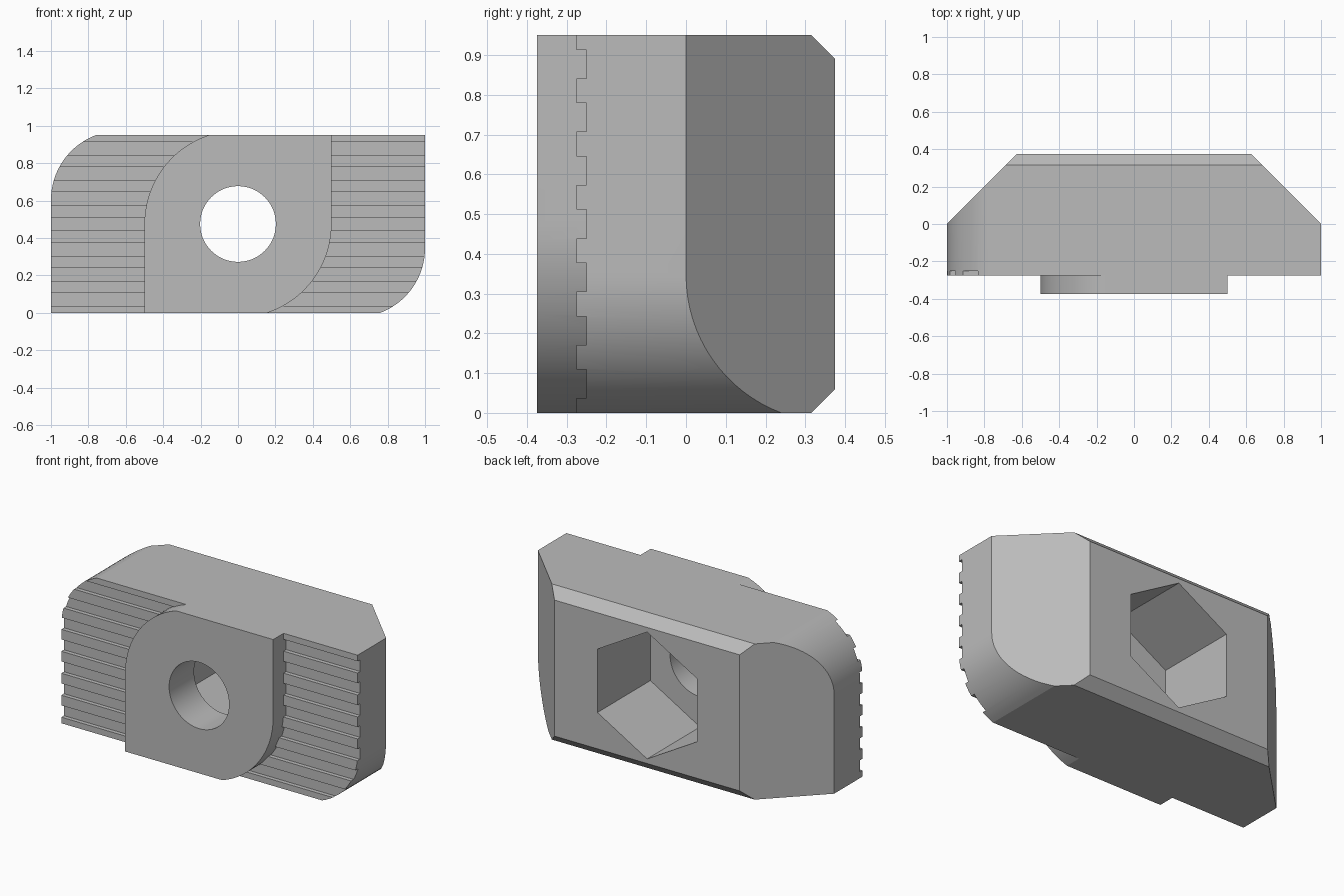
import bpy, bmesh
from math import sin, cos, radians, asin, degrees
from mathutils import Vector

if "Cube" in bpy.data.objects:
    bpy.data.objects.remove(bpy.data.objects["Cube"], do_unlink=True)

H = 0.95          # height of the nut
MID = H / 2

steel = bpy.data.materials.new("plain grey steel")
steel.use_nodes = True
GREY = (0.5, 0.5, 0.5, 1)
steel.diffuse_color = GREY
steel.node_tree.nodes["Principled BSDF"].inputs["Base Color"].default_value = GREY


def arc(cx, cz, r, a0, a1, n):
    """Points on an arc in the XZ plane, angles in degrees."""
    angles = [radians(a0 + (a1 - a0) * i / n) for i in range(n + 1)]
    return [(cx + r * cos(a), cz + r * sin(a)) for a in angles]


def prism(name, outline, y0, y1, planes=()):
    """Extrude an XZ outline along y, then slice off everything beyond the planes."""
    bm = bmesh.new()
    face = bm.faces.new([bm.verts.new((x, y0, z)) for x, z in outline])
    out = bmesh.ops.extrude_face_region(bm, geom=[face], use_keep_orig=True)
    moved = [v for v in out["geom"] if isinstance(v, bmesh.types.BMVert)]
    bmesh.ops.translate(bm, verts=moved, vec=(0, y1 - y0, 0))
    for point, normal in planes:
        geom = bm.verts[:] + bm.edges[:] + bm.faces[:]
        bmesh.ops.bisect_plane(bm, geom=geom, dist=1e-5, plane_co=Vector(point),
                               plane_no=Vector(normal), clear_outer=True)
        rim = [e for e in bm.edges if e.is_boundary]
        bmesh.ops.holes_fill(bm, edges=rim, sides=0)
    bmesh.ops.recalc_face_normals(bm, faces=bm.faces[:])
    mesh = bpy.data.meshes.new(name)
    bm.to_mesh(mesh)
    bm.free()
    mesh.materials.append(steel)
    obj = bpy.data.objects.new(name, mesh)
    bpy.context.collection.objects.link(obj)
    return obj


def combine(target, other, operation):
    """Apply a boolean and discard the helper."""
    mod = target.modifiers.new(operation.lower(), 'BOOLEAN')
    mod.object, mod.operation, mod.solver = other, operation, 'EXACT'
    bpy.context.view_layer.objects.active = target
    bpy.ops.object.modifier_apply(modifier=mod.name)
    bpy.data.objects.remove(other, do_unlink=True)


def leaf_outline(half_width, r, zc):
    """Rectangle with the lower right and upper left corners rounded."""
    end = -degrees(asin(zc / r))
    half = [(half_width, H)] + arc(half_width - r, zc, r, 0, end, 16)
    return half + [(-x, H - z) for x, z in half]


# Body with chamfered ends and chamfered back edges
chamfers = [((s, 0, 0), (s, 1, 0)) for s in (1, -1)]
chamfers += [((0, 0.315, H), (0, 1, 1)), ((0, 0.315, 0), (0, 1, -1))]
body = prism("nut_body", leaf_outline(1, 0.37, 0.3464), -0.275, 0.375, chamfers)

# Horizontal grip grooves across the front
for i in range(7):
    z = MID + (i - 3) * 0.134
    lo, hi = z - 0.036, z + 0.036
    groove = prism("groove_cutter", [(-1.2, lo), (1.2, lo), (1.2, hi), (-1.2, hi)], -0.5, -0.25)
    combine(body, groove, 'DIFFERENCE')

# Raised boss in the middle of the front
boss = prism("boss", leaf_outline(0.5, 0.5, MID), -0.375, -0.2)
combine(body, boss, 'UNION')

# Hexagonal pocket in the back and round through hole
hexagon = prism("hex_cutter", arc(0, MID, 0.387, 30, 330, 5), -0.135, 0.6)
combine(body, hexagon, 'DIFFERENCE')
hole = prism("hole_cutter", arc(0, MID, 0.2025, 0, 354.375, 63), -0.6, 0.1)
combine(body, hole, 'DIFFERENCE')

# Smooth the rounded corners and the hole, keep every other edge crisp
bpy.ops.object.select_all(action='DESELECT')
body.select_set(True)
bpy.context.view_layer.objects.active = body
bpy.ops.object.shade_smooth_by_angle(angle=radians(15))
